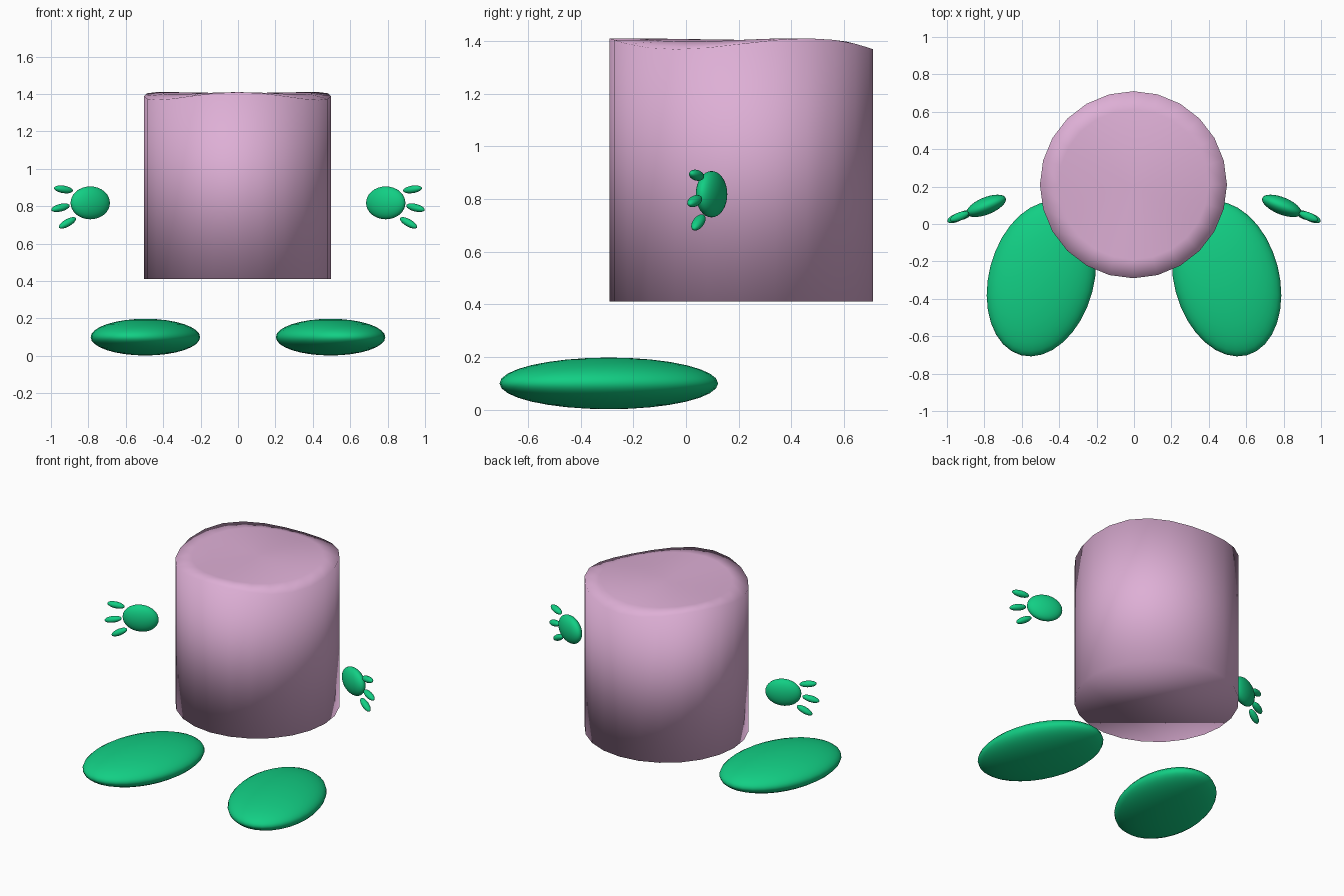
import bpy
import bmesh
from math import sin, cos, pi, radians

if "Cube" in bpy.data.objects:
    bpy.data.objects.remove(bpy.data.objects["Cube"])


def material(name, color):
    m = bpy.data.materials.new(name)
    m.diffuse_color = (*color, 1)
    m.use_nodes = True
    m.node_tree.nodes["Principled BSDF"].inputs["Base Color"].default_value = m.diffuse_color
    return m


pink = material("pink", (0.73, 0.43, 0.67))
green = material("green", (0.006, 0.62, 0.23))


def finish(bm, name, mat):
    bmesh.ops.recalc_face_normals(bm, faces=bm.faces)
    for f in bm.faces:
        f.smooth = True
    me = bpy.data.meshes.new(name)
    bm.to_mesh(me)
    bm.free()
    me.materials.append(mat)
    ob = bpy.data.objects.new(name, me)
    bpy.context.collection.objects.link(ob)
    return ob


def ellipsoid(name, loc, size, rot, mat):
    bm = bmesh.new()
    bmesh.ops.create_uvsphere(bm, u_segments=32, v_segments=16, radius=1)
    ob = finish(bm, name, mat)
    ob.location, ob.scale = loc, size
    ob.rotation_euler = [radians(a) for a in rot]


# Body: drum with a slightly wavy upper rim
N, R, BOTTOM, TOP = 24, 0.5, 0.41, 1.41
bm = bmesh.new()
rings = [[], [], []]
for i in range(N):
    a = 2 * pi * i / N
    dip = 0.021 * (1 + cos(3 * (a - pi / 2)))
    for ring, r, z in zip(rings, (R, R, R * 0.8), (BOTTOM, TOP - dip, TOP - dip * 0.3)):
        ring.append(bm.verts.new((r * cos(a), r * sin(a), z)))
for lo, hi in zip(rings, rings[1:]):
    for i in range(N):
        j = (i + 1) % N
        bm.faces.new((lo[i], lo[j], hi[j], hi[i]))
bm.faces.new(rings[0])
centre = bm.verts.new((0, 0, TOP - 0.006))
for i in range(N):
    bm.faces.new((rings[2][i], rings[2][(i + 1) % N], centre))
body = finish(bm, "body", pink)
body.location = (-0.003, 0.21, 0)

# Feet and hands, mirrored left and right
fingers = [(0.933, 0.04, 0.89, 8), (0.949, 0.033, 0.792, -13), (0.912, 0.047, 0.711, -28)]
for side, s in (("right", 1), ("left", -1)):
    ellipsoid(f"{side}_foot", (0.495 * s, -0.293, 0.1), (0.281, 0.423, 0.098), (0, 0, 15 * s), green)
    ellipsoid(f"{side}_palm", (0.79 * s, 0.097, 0.818), (0.112, 0.046, 0.088), (0, 0, -22 * s), green)
    for k, (x, y, z, tilt) in enumerate(fingers, 1):
        ellipsoid(f"{side}_finger_{k}", (x * s, y, z), (0.054, 0.022, 0.02), (0, -tilt * s, -22 * s), green)
